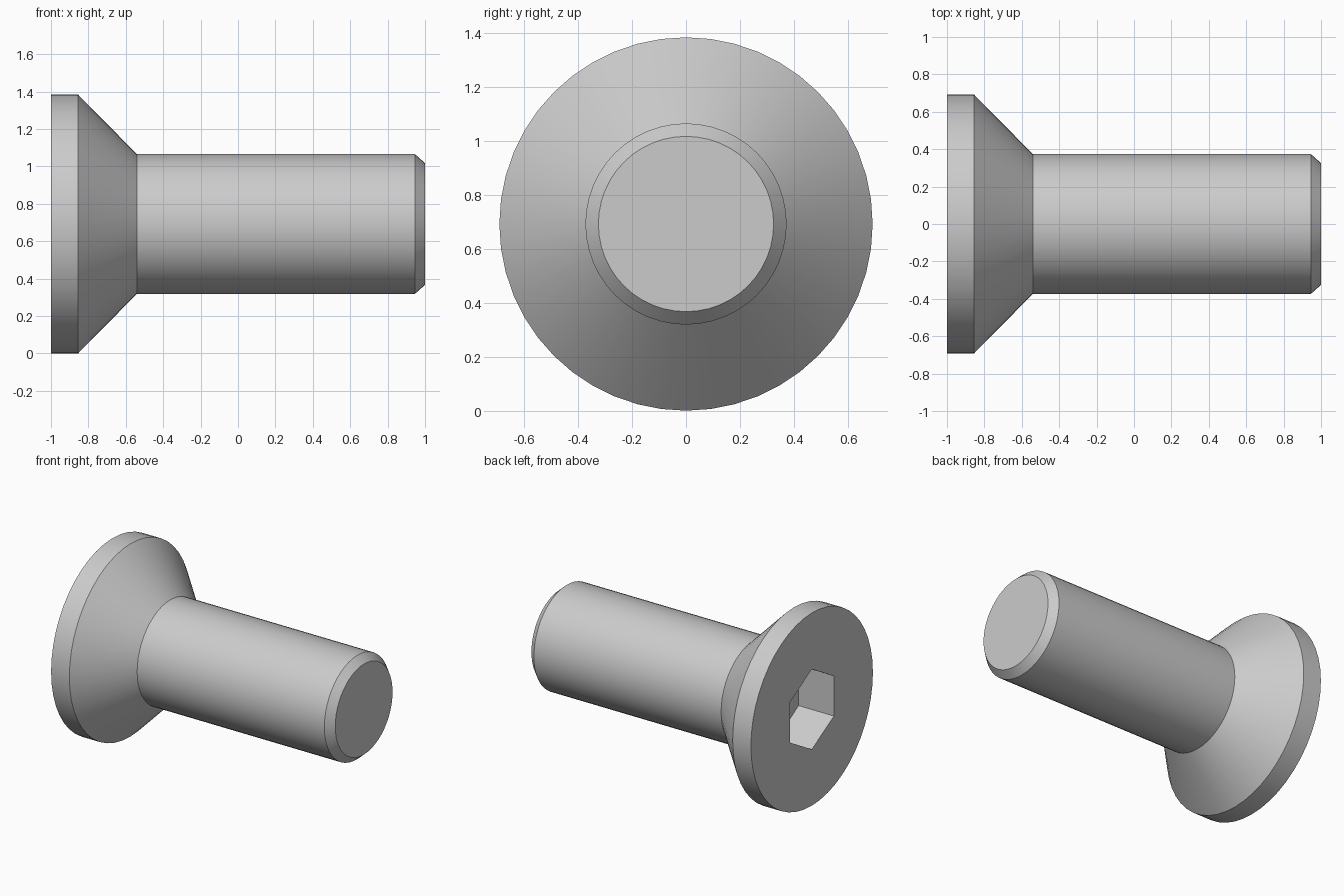
import bpy, bmesh
from math import cos, sin, pi, radians

if "Cube" in bpy.data.objects:
    bpy.data.objects.remove(bpy.data.objects["Cube"])

N = 48            # segments around the axis (multiple of 6)
CZ = 0.692        # height of the screw axis
HEX_R = 0.288     # socket corner radius


def hex_radius(a):
    # distance from the axis to the hexagon outline, corner at a = 0 (straight up)
    return HEX_R * cos(pi / 6) / cos(a % (pi / 3) - pi / 6)


def round_ring(r):
    return lambda a: r


# cross-sections from the socket floor, over the head, to the shank tip
sections = [
    (-0.72, hex_radius),
    (-1.0, hex_radius),
    (-1.0, round_ring(0.692)),
    (-0.855, round_ring(0.692)),
    (-0.54, round_ring(0.373)),
    (0.947, round_ring(0.373)),
    (1.0, round_ring(0.325)),
]

bm = bmesh.new()
rings = []
for x, radius in sections:
    ring = []
    for i in range(N):
        a = 2 * pi * i / N
        r = radius(a)
        ring.append(bm.verts.new((x, r * sin(a), CZ + r * cos(a))))
    rings.append(ring)

# skin between neighbouring rings
for p, q in zip(rings, rings[1:]):
    for i in range(N):
        j = (i + 1) % N
        bm.faces.new((p[i], p[j], q[j], q[i]))

# socket floor and shank tip
bm.faces.new(rings[0])
bm.faces.new(rings[-1])
bmesh.ops.recalc_face_normals(bm, faces=bm.faces)

mesh = bpy.data.meshes.new("countersunk_screw")
bm.to_mesh(mesh)
bm.free()
screw = bpy.data.objects.new("countersunk_screw", mesh)
bpy.context.collection.objects.link(screw)

# smooth round surfaces, crisp rims
bpy.context.view_layer.objects.active = screw
screw.select_set(True)
bpy.ops.object.shade_smooth_by_angle(angle=radians(30))
